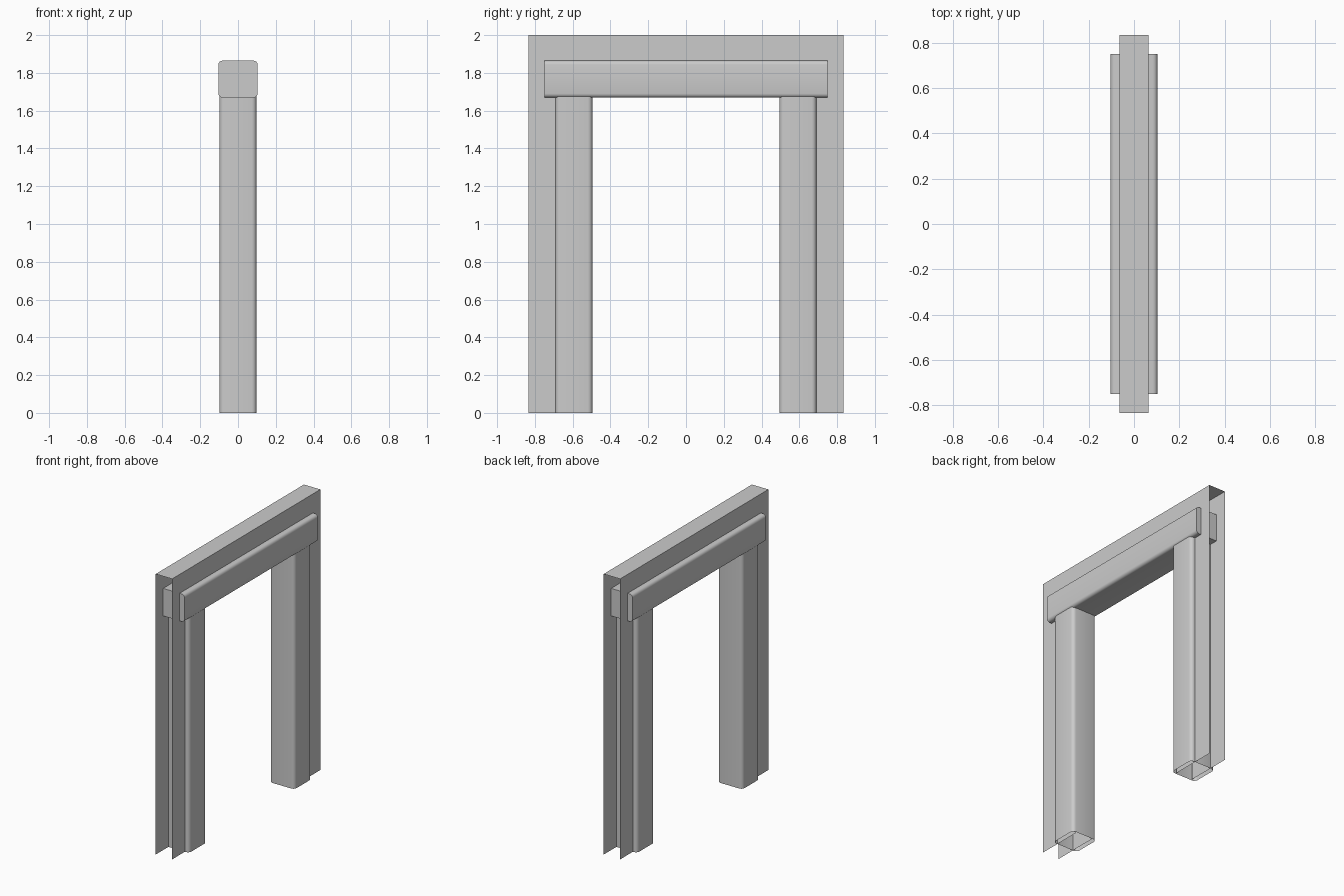
import bpy, bmesh, math
from mathutils import Matrix

cube = bpy.data.objects.get("Cube")
if cube:
    bpy.data.objects.remove(cube, do_unlink=True)

grey = bpy.data.materials.new("plain grey")
grey.use_nodes = True
colour = (0.6, 0.6, 0.6, 1)
grey.diffuse_color = colour
grey.node_tree.nodes["Principled BSDF"].inputs["Base Color"].default_value = colour


def add_object(name, bm):
    mesh = bpy.data.meshes.new(name)
    bm.to_mesh(mesh)
    bm.free()
    mesh.materials.append(grey)
    obj = bpy.data.objects.new(name, mesh)
    bpy.context.collection.objects.link(obj)
    return obj


def rounded_bar(name, width, depth, length, radius, matrix, capped):
    """Rounded rectangular tube extruded along local z, smooth along its sides."""
    bm = bmesh.new()
    ring = []
    steps = 4
    for corner, (sx, sy) in enumerate([(1, 1), (-1, 1), (-1, -1), (1, -1)]):
        for i in range(steps + 1):
            a = (corner + i / steps) * math.pi / 2
            ring.append(bm.verts.new((sx * (width / 2 - radius) + radius * math.cos(a),
                                      sy * (depth / 2 - radius) + radius * math.sin(a), 0)))
    top = [bm.verts.new((v.co.x, v.co.y, length)) for v in ring]
    for i in range(len(ring)):
        j = (i + 1) % len(ring)
        bm.faces.new((ring[i], ring[j], top[j], top[i])).smooth = True
    if capped:
        for cap in (ring[::-1], top):
            face = bm.faces.new(cap)
            for edge in face.edges:
                edge.smooth = False
    bm.transform(matrix)
    return add_object(name, bm)


# Casing: two thin side sheets joined by a top sheet, open at the ends
half_x, outer, inner, height, soffit = 0.065, 0.835, 0.505, 2.0, 1.69
bm = bmesh.new()
outline = [(-outer, 0), (-inner, 0), (-inner, soffit), (inner, soffit),
           (inner, 0), (outer, 0), (outer, height), (-outer, height)]
sides = {}
for s in (1, -1):
    sides[s] = [bm.verts.new((s * half_x, y, z)) for y, z in outline]
    bm.faces.new(sides[s][::s])
bm.faces.new((sides[-1][7], sides[1][7], sides[1][6], sides[-1][6]))
add_object("casing", bm)

# Posts: hollow rounded tubes, open at the foot
for name, y in (("front_post", -0.593), ("back_post", 0.593)):
    rounded_bar(name, 0.196, 0.196, 1.68, 0.025, Matrix.Translation((0, y, 0)), False)

# Lintel: rounded beam lying along y
rounded_bar("lintel", 0.208, 0.196, 1.5, 0.022,
            Matrix.Translation((0, 0.75, 1.767)) @ Matrix.Rotation(math.pi / 2, 4, "X"), True)
